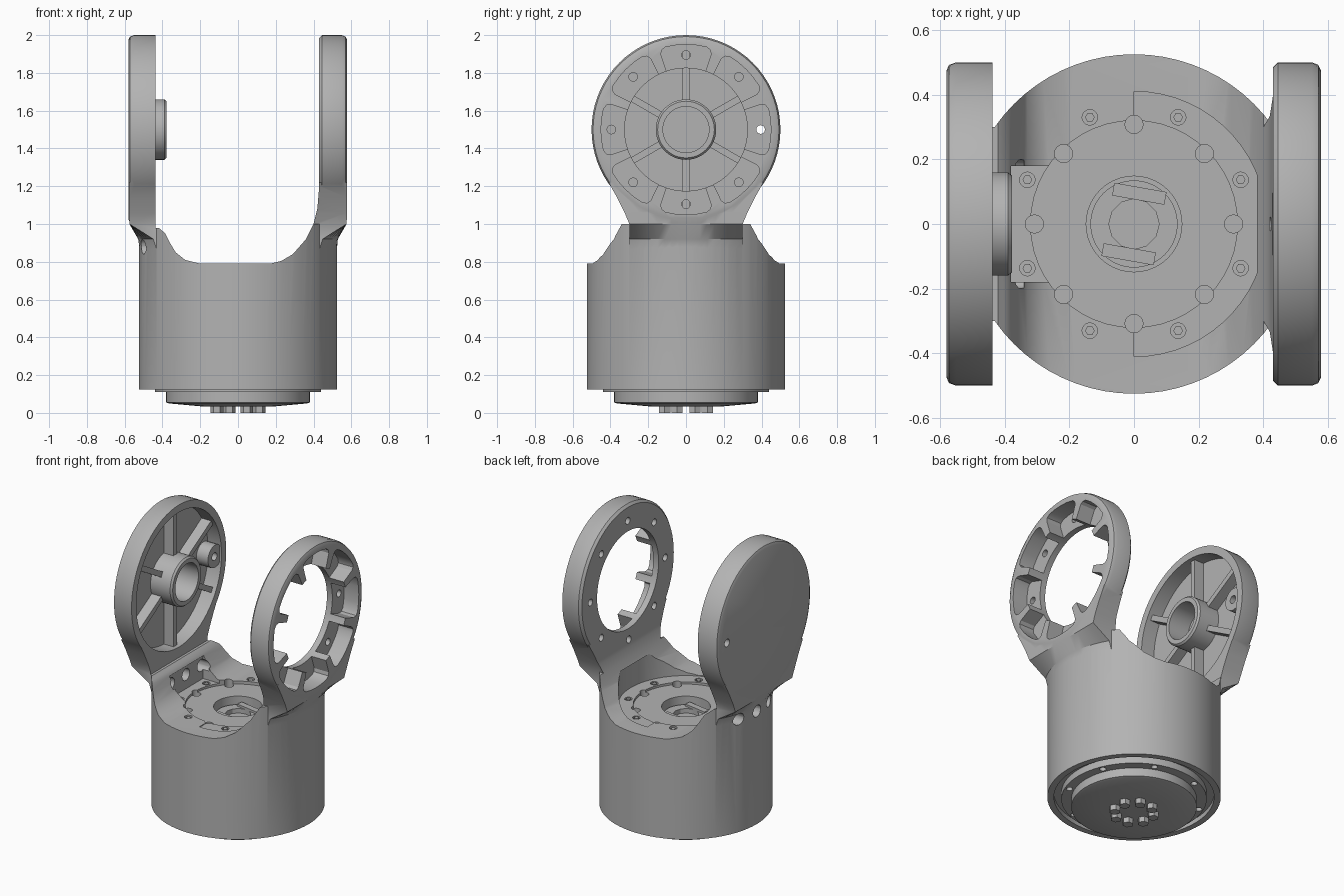
import bpy, bmesh, math
from math import sin, cos, pi, radians, sqrt
from mathutils import Matrix

if "Cube" in bpy.data.objects:
    bpy.data.objects.remove(bpy.data.objects["Cube"], do_unlink=True)

grey = bpy.data.materials.new("plain_grey")
grey.use_nodes = True
grey.diffuse_color = (0.45, 0.45, 0.45, 1)
grey.node_tree.nodes["Principled BSDF"].inputs["Base Color"].default_value = (0.45, 0.45, 0.45, 1)

ALONG_X = Matrix.Rotation(pi / 2, 4, 'Y')      # local z becomes x
PIVOT = 1.5                                    # height of the arm axis


def finish(name, bm, matrix=Matrix()):
    bmesh.ops.transform(bm, matrix=matrix, verts=bm.verts)
    bmesh.ops.recalc_face_normals(bm, faces=bm.faces)
    mesh = bpy.data.meshes.new(name)
    bm.to_mesh(mesh)
    bm.free()
    mesh.materials.append(grey)
    obj = bpy.data.objects.new(name, mesh)
    bpy.context.collection.objects.link(obj)
    return obj


def loft(name, sections, matrix=Matrix()):
    """Closed solid through rings of equal point count."""
    bm = bmesh.new()
    rings = [[bm.verts.new(p) for p in s] for s in sections]
    n = len(rings[0])
    for a, b in zip(rings, rings[1:]):
        for i in range(n):
            j = (i + 1) % n
            bm.faces.new((a[i], a[j], b[j], b[i]))
    bm.faces.new(rings[0])
    bm.faces.new(rings[-1])
    return finish(name, bm, matrix)


def turned(name, profile, matrix=Matrix(), segs=72):
    """Solid of revolution from (radius, height) pairs."""
    ring = [(cos(2 * pi * i / segs), sin(2 * pi * i / segs)) for i in range(segs)]
    return loft(name, [[(r * c, r * s, h) for c, s in ring] for r, h in profile], matrix)


def rod(name, r, a, b, x=0, y=0, segs=16):
    return turned(name, [(r, a), (r, b)], Matrix.Translation((x, y, 0)), segs)


def x_rod(name, r, a, b, y=0, z=PIVOT, segs=16):
    return turned(name, [(r, a), (r, b)], Matrix.Translation((0, y, z)) @ ALONG_X, segs)


def box(name, x, y, z, matrix=Matrix()):
    corners = [(x[0], y[0]), (x[1], y[0]), (x[1], y[1]), (x[0], y[1])]
    return loft(name, [[(u, v, h) for u, v in corners] for h in z], matrix)


def combine(target, others, operation):
    for other in others:
        other.hide_render = True
        mod = target.modifiers.new("combine", 'BOOLEAN')
        mod.operation, mod.solver, mod.object = operation, 'EXACT', other
        bpy.context.view_layer.objects.active = target
        bpy.ops.object.modifier_apply(modifier=mod.name)
        bpy.data.objects.remove(other, do_unlink=True)


def polar(r, degrees):
    return r * cos(radians(degrees)), r * sin(radians(degrees))


def neck(name, side):
    """Blend from the round housing wall into the flat arm."""
    def section(z, half, flat, depth):
        pts = []
        for i in range(17):
            y = half * (i / 8 - 1)
            arc = sqrt(0.523 ** 2 - min(abs(y), 0.5) ** 2)
            pts.append((side * (arc + (depth - arc) * flat), y, z))
        return pts + [(side * 0.35, half, z), (side * 0.35, -half, z)]
    return loft(name, [section(0.86, 0.3, 0, 0.52), section(0.92, 0.3, 0.15, 0.56),
                       section(1.0, 0.3, 1, 0.575), section(1.06, 0.325, 1, 0.577),
                       section(1.14, 0.365, 1, 0.577), section(1.22, 0.41, 1, 0.577)])


# Housing with both arms as one yoke
yoke = rod("yoke_housing", 0.525, 0.125, 1.0, segs=72)
arm_place = Matrix.Translation((0, 0, PIVOT)) @ ALONG_X
left_plate = turned("left_plate", [(0.485, 0.43), (0.5, 0.445), (0.5, 0.55), (0.492, 0.57),
                                   (0.475, 0.578)], arm_place)
right_plate = turned("right_plate", [(0.475, -0.58), (0.492, -0.572), (0.5, -0.55),
                                     (0.5, -0.437)], arm_place)
combine(yoke, [neck("left_neck", 1), neck("right_neck", -1), left_plate, right_plate], 'UNION')

# Saddle shaped opening between the arms
saddle = [(-0.437, 2.2), (-0.437, 0.98), (-0.42, 0.98), (-0.385, 0.95), (-0.36, 0.9),
          (-0.33, 0.85), (-0.28, 0.81), (-0.2, 0.79), (0.17, 0.79), (0.23, 0.805),
          (0.29, 0.84), (0.36, 0.92), (0.4, 1.0), (0.42, 1.08), (0.43, 1.2), (0.43, 2.2)]
cuts = [loft("saddle_cut", [[(x, y, z) for x, z in saddle] for y in (-0.7, 0.7)])]

# Floor seat, screw niche and wall holes
half_seat = [polar(0.41, a) for a in range(-90, 91, 6)]
cuts.append(loft("seat_cut", [[(x, y, z) for x, y in half_seat] for z in (0.785, 0.96)]))
cuts.append(box("niche_cut", (-0.385, -0.2), (-0.18, 0.18), (0.785, 0.94)))
cuts.append(rod("floor_cut", 0.32, 0.77, 0.86, segs=48))
for y in (-0.16, 0, 0.16):
    cuts.append(x_rod("wall_hole", 0.04, -0.6, -0.34, y, 0.88))
for k in range(8):
    cuts.append(rod("notch_cut", 0.028, 0.73, 0.82, *polar(0.308, 45 * k)))
    cuts.append(rod("screw_hole", 0.024, 0.76, 0.84, *polar(0.357, 22.5 + 45 * k)))
cuts.append(rod("centre_bore", 0.148, 0.69, 0.9, segs=40))
cuts.append(rod("bottom_recess", 0.485, 0.0, 0.155, segs=72))

# Ring arm: through hole, eight pockets and bolt holes
cuts.append(x_rod("ring_hole", 0.325, 0.3, 0.7, segs=72))
pocket = [(0.3, -18.5), (0.42, -18.5), (0.44, -17), (0.45, -14), (0.45, -7), (0.45, 0),
          (0.45, 7), (0.45, 14), (0.44, 17), (0.42, 18.5), (0.3, 18.5)]
for k in range(8):
    pts = [polar(r, a + 45 * k) for r, a in pocket]
    cuts.append(loft("pocket_cut", [[(x, y, PIVOT + z) for y, z in pts] for x in (0.47, 0.7)]))
    y, z = polar(0.395, 45 * k)
    cuts.append(x_rod("ring_bolt_hole", 0.023, 0.4, 0.5, y, PIVOT + z))

# Disc arm: shallow cup with one pin hole
cuts.append(x_rod("cup_cut", 0.45, -0.535, -0.4, segs=72))
combine(yoke, cuts, 'DIFFERENCE')

# Hub, spokes and pin boss inside the cup
hub = turned("hub", [(0.16, -0.56), (0.16, -0.39), (0.15, -0.378)], arm_place, 48)
combine(hub, [x_rod("hub_bore", 0.122, -0.53, -0.3, segs=40)], 'DIFFERENCE')
spokes = []
for k in range(6):
    turn = Matrix.Translation((0, 0, PIVOT)) @ Matrix.Rotation(k * pi / 3, 4, 'X')
    spokes.append(box("spoke", (-0.55, -0.465), (-0.018, 0.018), (0.14, 0.46), turn))
boss = x_rod("pin_boss", 0.075, -0.55, -0.45, 0.4, segs=24)
combine(yoke, [boss], 'UNION')
combine(yoke, [x_rod("pin_hole", 0.026, -0.7, -0.4, 0.395)], 'DIFFERENCE')

# Floor details: screws, bearing collar and two keys
screws = [rod("floor_screw", 0.015, 0.75, 0.785, *polar(0.357, 22.5 + 45 * k), segs=6)
          for k in range(8)]
collar = rod("bearing_collar", 0.135, 0.68, 0.72, segs=40)
combine(collar, [rod("collar_bore", 0.078, 0.66, 0.8, segs=12)], 'DIFFERENCE')
for side in (-1, 1):
    tilt = Matrix.Rotation(radians(-10), 4, 'Z') @ Matrix.Translation((0, side * 0.095, 0))
    box("bearing_key", (-0.082, 0.082), (-0.02, 0.02), (0.71, 0.735), tilt)

# Base flange with bolt holes, end cap and bolt cluster
flange = rod("base_flange", 0.44, 0.11, 0.17, segs=64)
combine(flange, [rod("flange_hole", 0.02, 0.08, 0.14, *polar(0.41, 22.5 + 45 * k))
                 for k in range(8)], 'DIFFERENCE')
end_cap = turned("end_cap", [(0.38, 0.12), (0.38, 0.055), (0.365, 0.05), (0.2, 0.035)], segs=64)
bolts = [rod("cap_bolt", 0.034, 0, 0.05, *polar(0.122, 22.5 + 45 * k), segs=6)
         for k in range(8)]

# Smooth round walls, keep crisp edges
bpy.ops.object.select_all(action='DESELECT')
for obj in [yoke, hub, collar, flange, end_cap]:
    obj.select_set(True)
    bpy.context.view_layer.objects.active = obj
bpy.ops.object.shade_smooth_by_angle(angle=radians(30))
